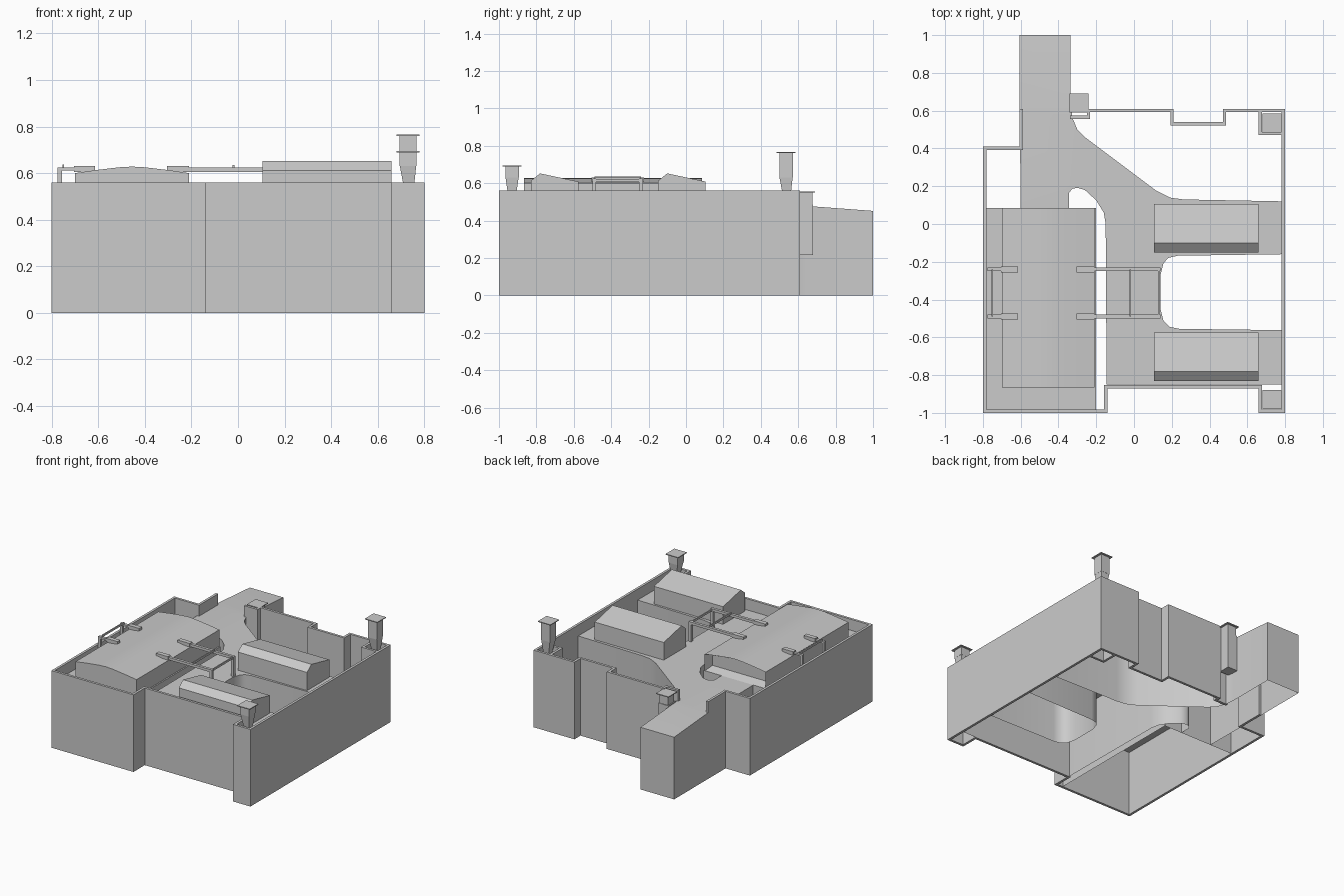
import bpy, bmesh
from mathutils import Vector
from math import radians

if "Cube" in bpy.data.objects:
    bpy.data.objects.remove(bpy.data.objects["Cube"])

BASE, TOP = 0.48, 0.56   # raised ground level, wall top level


def finish(name, bm, smooth=None):
    bmesh.ops.recalc_face_normals(bm, faces=bm.faces[:])
    me = bpy.data.meshes.new(name)
    bm.to_mesh(me)
    bm.free()
    ob = bpy.data.objects.new(name, me)
    bpy.context.collection.objects.link(ob)
    if smooth:
        bpy.ops.object.select_all(action='DESELECT')
        ob.select_set(True)
        bpy.context.view_layer.objects.active = ob
        bpy.ops.object.shade_smooth_by_angle(angle=radians(smooth))
    return ob


def frustum(bm, lo, hi, z0, z1):
    """Box between two xy rectangles (x0, x1, y0, y1) at two heights."""
    v = [[bm.verts.new((x, y, z)) for x, y in
          ((r[0], r[2]), (r[1], r[2]), (r[1], r[3]), (r[0], r[3]))]
         for r, z in ((lo, z0), (hi, z1))]
    bm.faces.new(v[0][::-1])
    bm.faces.new(v[1])
    for i in range(4):
        j = (i + 1) % 4
        bm.faces.new((v[0][i], v[0][j], v[1][j], v[1][i]))


def boxes(name, items):
    bm = bmesh.new()
    for x0, x1, y0, y1, z0, z1 in items:
        frustum(bm, (x0, x1, y0, y1), (x0, x1, y0, y1), z0, z1)
    return finish(name, bm)


def prism(bm, pts, vec):
    f = bm.faces.new([bm.verts.new(p) for p in pts])
    r = bmesh.ops.extrude_face_region(bm, geom=[f], use_keep_orig=True)
    vs = [g for g in r['geom'] if isinstance(g, bmesh.types.BMVert)]
    bmesh.ops.translate(bm, verts=vs, vec=vec)


# perimeter wall: path offset inward with mitred corners
path = [Vector(p) for p in (
    (-.605, .61), (-.605, .41), (-.8, .41), (-.8, -1), (-.14, -1), (-.14, -.87),
    (.66, -.87), (.66, -1), (.8, -1), (.8, .61), (.47, .61), (.47, .54),
    (.21, .54), (.21, .61), (-.25, .61), (-.25, .575), (-.34, .575))]
inner = []
for i, p in enumerate(path):
    segs = []
    if i:
        segs.append((p - path[i - 1]).normalized())
    if i < len(path) - 1:
        segs.append((path[i + 1] - p).normalized())
    inner.append(p + sum((Vector((-d.y, d.x)) for d in segs), Vector((0, 0))) * 0.018)
bm = bmesh.new()
prism(bm, [(p.x, p.y, 0) for p in path + inner[::-1]], (0, 0, TOP))
finish("perimeter_wall", bm)
boxes("corner_nook_walls", [(.66, .678, .47, .592, 0, TOP), (.678, .782, .47, .487, 0, TOP)])

# raised road and yards: open-bottomed plateau with sloping skirts
outline = [(-.6, .085), (-.345, .085), (-.345, .165), (-.325, .187), (-.3, .192),
           (-.26, .18), (-.2, .125), (-.16, .06), (-.15, 0), (-.145, -.85),
           (.785, -.85), (.785, -.562), (.24, -.555), (.19, -.545), (.155, -.51),
           (.14, -.45), (.14, -.27), (.155, -.21), (.18, -.18), (.23, -.168),
           (.785, -.16), (.785, .12), (.26, .13), (.19, .14), (.12, .175),
           (-.26, .46), (-.3, .5), (-.325, .56), (-.335, .64), (-.335, 1),
           (-.605, 1), (-.605, .62)]
bm = bmesh.new()
top = bm.faces.new([bm.verts.new((x, y, BASE)) for x, y in outline])
ring = bm.verts[:]
bmesh.ops.inset_region(bm, faces=[top], thickness=.016, use_boundary=True, use_even_offset=True)
for v in bm.verts:
    if v in ring:
        v.co.z = 0
    else:
        if v.co.y > .95:
            v.co.y = 1
            v.co.x = -.335 if v.co.x > -.45 else -.605
        if v.co.y < .12 and v.co.x < -.34:
            v.co.y = .085
        v.co.z = BASE - .075 * max(0, v.co.y - .62)
bmesh.ops.triangulate(bm, faces=[f for f in bm.faces if len(f.verts) > 4])
finish("raised_road", bm, 40)

# long hall platform, open underneath
bm = bmesh.new()
frustum(bm, (-.785, -.2, -.985, .085), (-.785, -.2, -.985, .085), 0, BASE)
bmesh.ops.delete(bm, geom=[f for f in bm.faces if f.calc_center_median().z < .01], context='FACES')
finish("hall_platform", bm)

# long hall with gently arched roof and recessed back end
bm = bmesh.new()
prof = [(-.7, BASE), (-.21, BASE), (-.21, .6), (-.3, .613), (-.4, .625), (-.455, .628),
        (-.51, .625), (-.61, .613), (-.7, .6)]
prism(bm, [(x, -.865, z) for x, z in prof], (0, .95, 0))
back = [f for f in bm.faces if f.calc_center_median().y > .08]
bmesh.ops.inset_region(bm, faces=back, thickness=.03)
bmesh.ops.translate(bm, verts=back[0].verts[:], vec=(0, -.06, 0))
finish("long_hall", bm, 20)

# two sheds with lopsided gable roofs
for name, y in (("front_shed", -.83), ("rear_shed", -.15)):
    bm = bmesh.new()
    prof = [(0, BASE), (.255, BASE), (.255, .608), (.05, .652), (0, .612)]
    prism(bm, [(.105, y + a, z) for a, z in prof], (.555, 0, 0))
    finish(name, bm)


# watchtowers: tapered leg, square cabin, thin cap
def tower(name, x, y, foot, z0, z1, z2):
    bm = bmesh.new()
    sq = lambda cx, cy, r: (cx - r, cx + r, cy - r, cy + r)
    frustum(bm, sq(*foot, .016), sq(x, y, .035), z0, z1)
    frustum(bm, sq(x, y, .036), sq(x, y, .036), z1, z2 - .006)
    frustum(bm, sq(x, y, .05), sq(x, y, .05), z2 - .006, z2)
    finish(name, bm)


tower("rear_right_tower", .73, .535, (.735, .54), .5, .63, .766)
tower("front_right_tower", .73, -.93, (.735, -.93), .5, .63, .695)
tower("rear_gate_tower", -.292, .64, (-.292, .635), .4, .485, .556)
boxes("gate_tower_buttress", [(-.335, -.255, .595, .68, .215, .485)])

# paired pipe beams, posts and cross rails beside the hall
parts = []
for y in (-.24, -.49):
    parts += [(-.305, -.21, y - .016, y + .016, .605, .63),
              (-.21, .14, y - .01, y + .01, .605, .624),
              (.12, .14, y - .01, y + .01, BASE, .605),
              (-.705, -.615, y - .016, y + .016, .605, .631),
              (-.775, -.705, y - .01, y + .01, .612, .624),
              (-.775, -.755, y - .01, y + .01, BASE, .624)]
for x, z in ((-.02, .628), (.13, .615), (-.75, .63)):
    parts.append((x - .004, x + .004, -.49, -.24, z - .008, z + .006))
boxes("pipe_bridge", parts)
